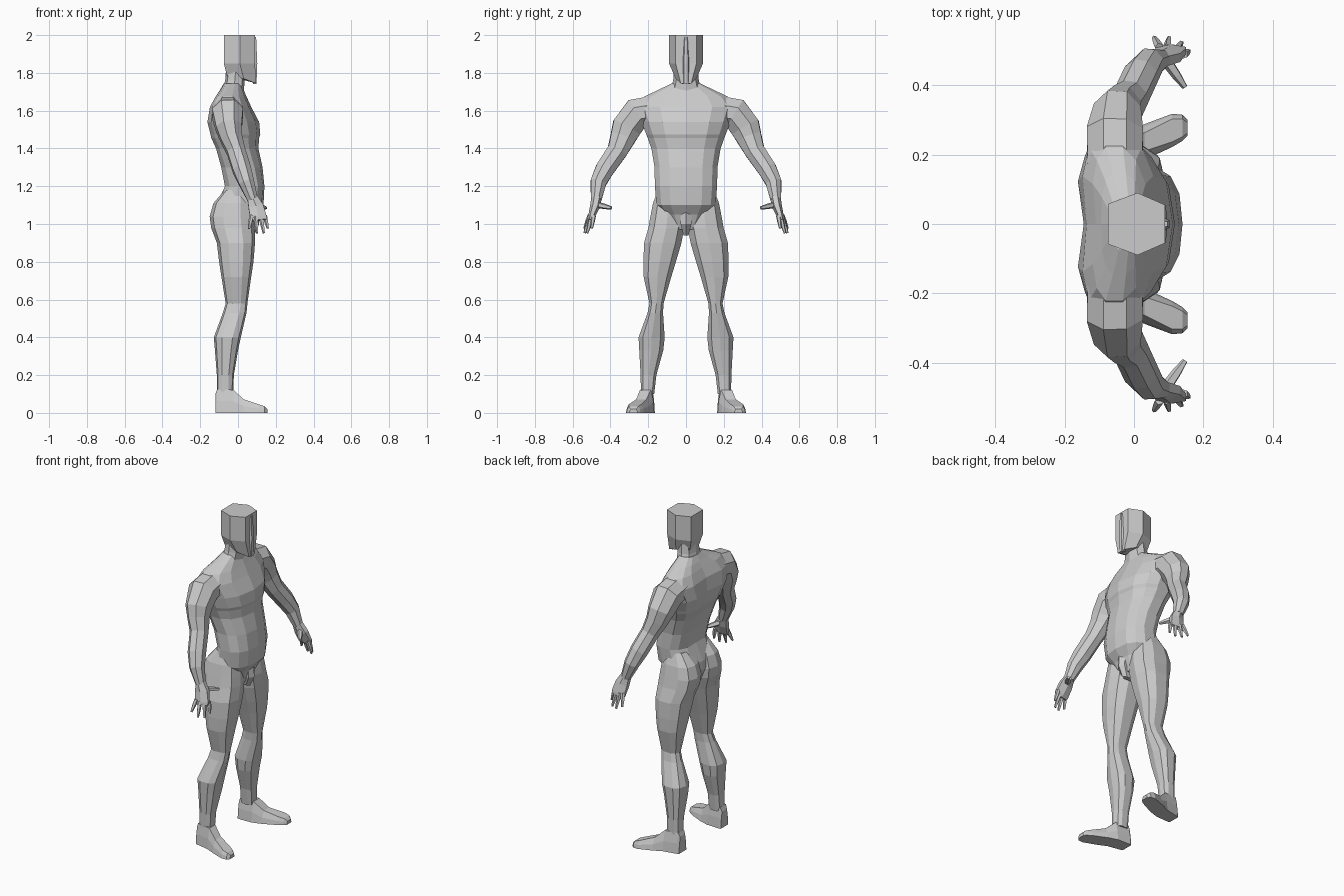
import bpy, bmesh
from math import sin, cos, pi
from mathutils import Vector


def loft(name, rings, mirror=False):
    """Skin a list of equal-length point rings, cap the ends, optionally mirror over y."""
    bm = bmesh.new()
    for s in ((1, -1) if mirror else (1,)):
        vs = [[bm.verts.new((p[0], p[1] * s, p[2])) for p in r] for r in rings]
        n = len(vs[0])
        for a, b in zip(vs, vs[1:]):
            for i in range(n):
                j = (i + 1) % n
                bm.faces.new((a[i], a[j], b[j], b[i]))
        bm.faces.new(vs[0])
        bm.faces.new(vs[-1])
    bmesh.ops.recalc_face_normals(bm, faces=bm.faces)
    me = bpy.data.meshes.new(name)
    bm.to_mesh(me)
    bm.free()
    ob = bpy.data.objects.new(name, me)
    bpy.context.collection.objects.link(ob)
    return ob


def soft(v, e=0.8):
    return (abs(v) ** e) * (1 if v > 0 else -1)


def level(z, x0, x1, y0, y1, n=10, shift=0, groove=0):
    """Horizontal rounded ring; shift moves the sides in x, groove dents the spine."""
    pts = []
    for i in range(n):
        a = 2 * pi * i / n
        c, s = soft(cos(a)), soft(sin(a))
        x = (x0 + x1) / 2 + (x1 - x0) / 2 * c + shift * s * s
        if i == n // 2:
            x += groove
        pts.append((x, (y0 + y1) / 2 + (y1 - y0) / 2 * s, z))
    return pts


def tube(path, n=8):
    """Rings across a path of (x, y, z, half width in x, half thickness)."""
    P = [Vector(p[:3]) for p in path]
    rings = []
    for i, p in enumerate(path):
        t = (P[min(i + 1, len(P) - 1)] - P[max(i - 1, 0)]).normalized()
        u = (Vector((1, 0, 0)) - t * t.x).normalized()
        v = t.cross(u)
        rings.append([P[i] + u * p[3] * cos(2 * pi * (k + .5) / n)
                      + v * p[4] * sin(2 * pi * (k + .5) / n) for k in range(n)])
    return rings


# Torso: z, back, front, half width, side shift, spine groove
torso = [(.97, -.09, .07, .07, 0, 0), (1.05, -.12, .10, .12, 0, 0),
         (1.10, -.115, .135, .16, 0, 0), (1.20, -.078, .14, .168, 0, .01),
         (1.30, -.095, .13, .17, -.01, .015), (1.40, -.12, .108, .187, -.02, .015),
         (1.455, -.145, .112, .207, -.025, .015), (1.475, -.15, .118, .215, -.025, .015),
         (1.54, -.165, .112, .24, -.03, .02), (1.62, -.152, .07, .27, -.02, .015),
         (1.675, -.12, .045, .225, -.02, .01), (1.71, -.095, .03, .15, -.01, 0),
         (1.745, -.075, .015, .075, 0, 0)]
loft("torso", [level(z, b, f, -w, w, 14, s, g) for z, b, f, w, s, g in torso])

# Groin wedge
loft("groin", [level(1.07, .03, .108, -.035, .035, 6), level(1.0, .02, .112, -.032, .032, 6),
               level(.94, -.02, .085, -.015, .015, 6)])

# Legs: z, back, front, inner y, outer y
legs = [(1.18, -.07, .05, .05, .15), (1.11, -.13, .075, .012, .178),
        (1.04, -.15, .085, .004, .192), (.98, -.142, .09, .006, .203),
        (.90, -.112, .09, .02, .226), (.80, -.10, .082, .05, .229),
        (.72, -.088, .07, .075, .227), (.58, -.065, .05, .117, .195),
        (.53, -.08, .045, .12, .205), (.40, -.128, .015, .11, .254),
        (.33, -.122, .0, .118, .25), (.20, -.112, -.022, .155, .242),
        (.10, -.112, -.025, .167, .24)]
loft("leg", [level(*r) for r in legs], True)

# Feet: x, inner y, outer y, height, top inset
feet = [(-.12, .168, .24, .10, .012), (-.11, .165, .245, .125, .012),
        (-.025, .168, .262, .122, .018), (.03, .185, .288, .072, .025),
        (.11, .222, .318, .045, .015), (.14, .24, .315, .035, .012),
        (.155, .255, .30, .02, .008)]
loft("foot", [[(x, a, 0), (x, b, 0), (x, b - i * .3, h * .5), (x, b - i, h),
               (x, a + i, h), (x, a + i * .3, h * .5)] for x, a, b, h, i in feet], True)

# Arms
arms = [(-.055, .17, 1.60, .085, .085), (-.055, .26, 1.585, .088, .09),
        (-.048, .315, 1.51, .074, .085), (-.035, .335, 1.455, .062, .072),
        (-.01, .365, 1.385, .052, .058), (.02, .43, 1.29, .052, .054),
        (.045, .464, 1.22, .044, .046), (.078, .475, 1.13, .03, .03)]
loft("arm", tube(arms), True)

# Hands
palm = [(.074, .472, 1.145, .03, .028), (.095, .483, 1.09, .046, .026),
        (.108, .502, 1.035, .05, .017), (.11, .507, 1.02, .046, .012)]
loft("palm", tube(palm, 6), True)
fingers = [((.143, .489, 1.045), (.158, .499, .977)), ((.121, .501, 1.04), (.137, .523, .952)),
           ((.096, .508, 1.04), (.101, .537, .952)), ((.073, .510, 1.045), (.058, .538, .975)),
           ((.10, .462, 1.10), (.147, .395, 1.085))]
for a, b in fingers:
    m = [(p + q) / 2 for p, q in zip(a, b)]
    name = "thumb" if b[1] < .45 else "finger"
    r = .017 if name == "thumb" else .013
    loft(name, tube([(*a, r, r), (*m, r * .85, r * .85), (*b, r * .5, r * .5)], 5), True)

# Neck
loft("neck", [level(1.68, -.09, .03, -.09, .09, 8), level(1.76, -.068, .035, -.068, .068, 8),
              level(1.86, -.06, .04, -.06, .06, 8)])

# Head: flat-topped six-sided helmet narrowing to the chin
hexa = [(.09, .055), (.01, .09), (-.075, .058), (-.075, -.058), (.01, -.09), (.09, -.055)]
chin = [(.095, .028, 1.745), (.03, .055, 1.77), (-.058, .045, 1.785),
        (-.058, -.045, 1.785), (.03, -.055, 1.77), (.095, -.028, 1.745)]
loft("head", [chin, [(x, y, 1.85) for x, y in hexa], [(x, y, 2.0) for x, y in hexa]])

# Face ridge down the front of the helmet
loft("face_ridge", [[(.08, -w, z), (f, -w * .5, z), (f, w * .5, z), (.08, w, z)]
                    for z, w, f in ((1.742, .02, .098), (1.85, .022, .102), (1.99, .012, .096))])
